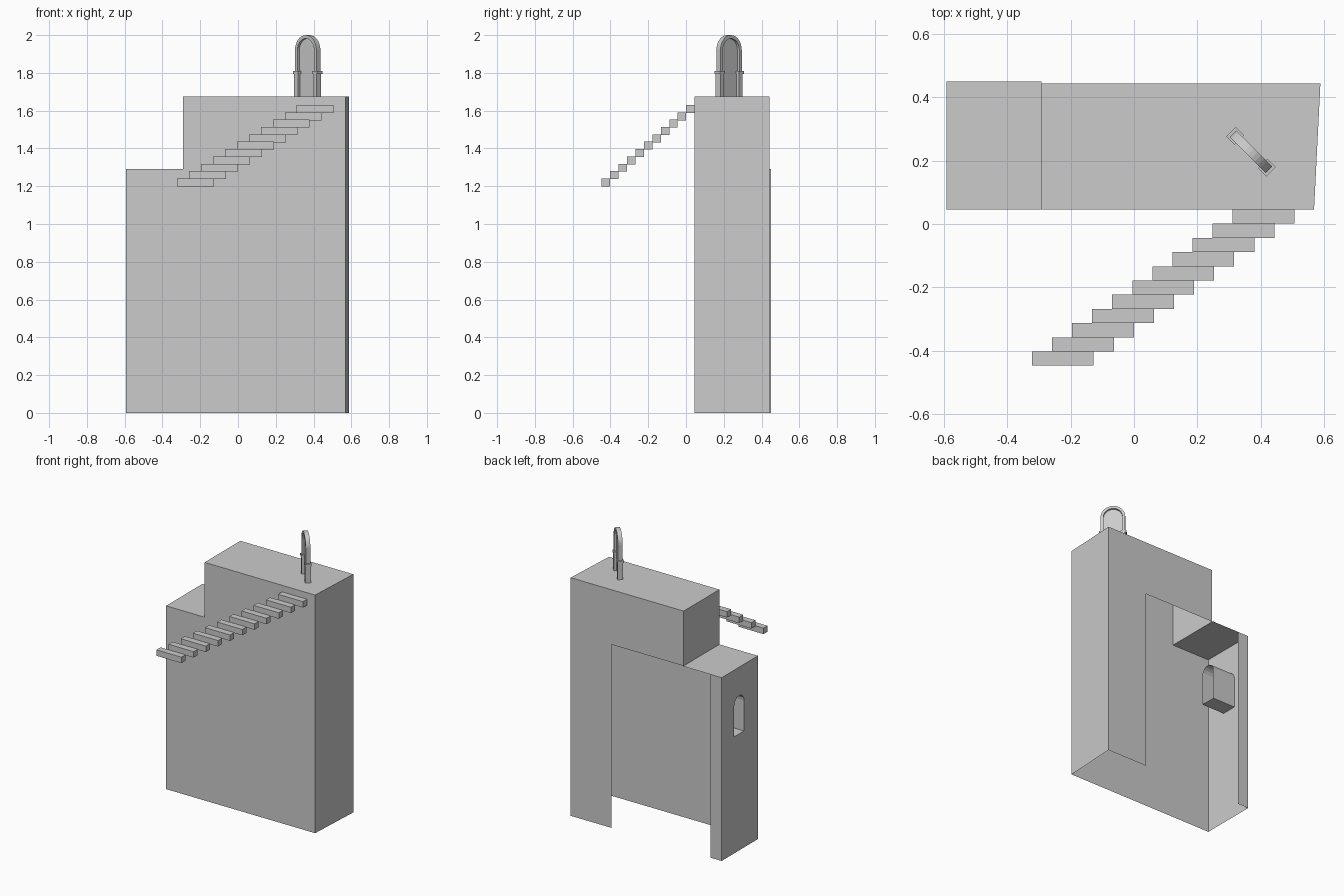
import bpy, bmesh, math
from mathutils import Vector

if "Cube" in bpy.data.objects:
    bpy.data.objects.remove(bpy.data.objects["Cube"])

def finish(bm, name, loc=(0, 0, 0), rot=0):
    me = bpy.data.meshes.new(name)
    bm.to_mesh(me)
    bm.free()
    ob = bpy.data.objects.new(name, me)
    ob.location, ob.rotation_euler = loc, (0, 0, rot)
    bpy.context.collection.objects.link(ob)
    return ob

def sheet(bm, pts, out):
    """One flat wall panel, wound so that it faces 'out'."""
    f = bm.faces.new([bm.verts.new(p) for p in pts])
    f.normal_update()
    if f.normal.dot(Vector(out)) < 0:
        f.normal_flip()

def box(name, lo, hi, loc=(0, 0, 0), rot=0):
    bm = bmesh.new()
    bmesh.ops.create_cube(bm, size=1)
    for v in bm.verts:
        v.co = [lo[i] + (v.co[i] + 0.5) * (hi[i] - lo[i]) for i in range(3)]
    return finish(bm, name, loc, rot)

def arch(r, base, spring, n):
    """Half-outline points (across, up) of a round-topped opening."""
    pts = [(r, base)]
    pts += [(r * math.cos(math.pi * i / n), spring + r * math.sin(math.pi * i / n))
            for i in range(n + 1)]
    return pts + [(-r, base)]

XL, XM, XO, XS = -0.592, -0.292, 0.27, -0.505   # left, step, opening, strip edges
XF, XB = 0.568, 0.588                           # right wall front and back
YF, YB, YW = 0.046, 0.443, 0.449                # front, back, wing back
H, L = 1.676, 1.29                              # upper and lower roof heights

# main tall shell: thin walls, open underneath and partly open at the back
bm = bmesh.new()
sheet(bm, [(XM, YF, 0), (XF, YF, 0), (XF, YF, H), (XM, YF, H)], (0, -1, 0))
sheet(bm, [(XF, YF, 0), (XB, YB, 0), (XB, YB, H), (XF, YF, H)], (1, 0, 0))
sheet(bm, [(XB, YB, 0), (XO, YB, 0), (XO, YB, L), (XM, YB, L), (XM, YB, H), (XB, YB, H)], (0, 1, 0))
sheet(bm, [(XM, YF, L), (XM, YB, L), (XM, YB, H), (XM, YF, H)], (-1, 0, 0))
sheet(bm, [(XM, YF, H), (XF, YF, H), (XB, YB, H), (XM, YB, H)], (0, 0, 1))
bmesh.ops.remove_doubles(bm, verts=bm.verts, dist=1e-4)
finish(bm, "tall_walls")

# lower wing shell
bm = bmesh.new()
sheet(bm, [(XL, YF, 0), (XM, YF, 0), (XM, YF, L), (XL, YF, L)], (0, -1, 0))
sheet(bm, [(XL, YF, L), (XM, YF, L), (XM, YW, L), (XL, YW, L)], (0, 0, 1))
sheet(bm, [(XL, YW, 0), (XS, YW, 0), (XS, YW, L), (XL, YW, L)], (0, 1, 0))
bmesh.ops.remove_doubles(bm, verts=bm.verts, dist=1e-4)
finish(bm, "wing_walls")

# left wall with an arched window hole
window = [(0.255 + y, z) for y, z in arch(0.055, 0.82, 1.035, 8)]
bm = bmesh.new()
edges = []
for loop in ([(YF, 0), (YW, 0), (YW, L), (YF, L)], window):
    vs = [bm.verts.new((XL, y, z)) for y, z in loop]
    edges += [bm.edges.new((vs[i - 1], vs[i])) for i in range(len(vs))]
bmesh.ops.triangle_fill(bm, use_beauty=True, edges=edges, normal=(-1, 0, 0))
for f in bm.faces:
    f.normal_update()
    if f.normal.x > 0:
        f.normal_flip()
finish(bm, "window_wall")

# deep window reveal, a tube running inwards
bm = bmesh.new()
for i in range(len(window)):
    (y0, z0), (y1, z1) = window[i - 1], window[i]
    sheet(bm, [(XL, y0, z0), (XL, y1, z1), (XL + 0.18, y1, z1), (XL + 0.18, y0, z0)],
          (0, 0.255 - (y0 + y1) / 2, 0.95 - (z0 + z1) / 2))
bmesh.ops.remove_doubles(bm, verts=bm.verts, dist=1e-4)
finish(bm, "window_reveal")

# floating stair blocks
for i in range(11):
    x, y, z = -0.322 + 0.0633 * i, -0.447 + 0.0448 * i, 1.199 + 0.0389 * i
    box("step_%d" % (i + 1), (x, y, z), (x + 0.195, y + 0.0448, z + 0.042))

# arched doorway standing diagonally on the roof
AT, ROT, N = (0.369, 0.228, 0), -math.pi / 4, 16
outer, inner = arch(0.08, H, 1.92, N), arch(0.062, H, 1.92, N)
bm = bmesh.new()
a = [bm.verts.new((x, -0.015, z)) for x, z in outer]
b = [bm.verts.new((x, -0.015, z)) for x, z in inner]
faces = [bm.faces.new((a[i], a[i + 1], b[i + 1], b[i])) for i in range(len(a) - 1)]
ext = bmesh.ops.extrude_face_region(bm, geom=faces, use_keep_orig=True)
bmesh.ops.translate(bm, vec=(0, 0.03, 0),
                    verts=[g for g in ext["geom"] if isinstance(g, bmesh.types.BMVert)])
bmesh.ops.recalc_face_normals(bm, faces=bm.faces)
finish(bm, "door_arch", AT, ROT)

# door panel
bm = bmesh.new()
sheet(bm, [(x, 0, z) for x, z in inner], (0, -1, 0))
finish(bm, "door_panel", AT, ROT)

# posts and caps on both sides
for s, side in ((-1, "left"), (1, "right")):
    for part, x0, x1, t, z0, z1 in (("post", 0.056, 0.083, 0.018, H, 1.795),
                                    ("cap", 0.052, 0.089, 0.021, 1.795, 1.811)):
        xs = sorted((s * x0, s * x1))
        box("door_%s_%s" % (part, side), (xs[0], -t, z0), (xs[1], t, z1), AT, ROT)
